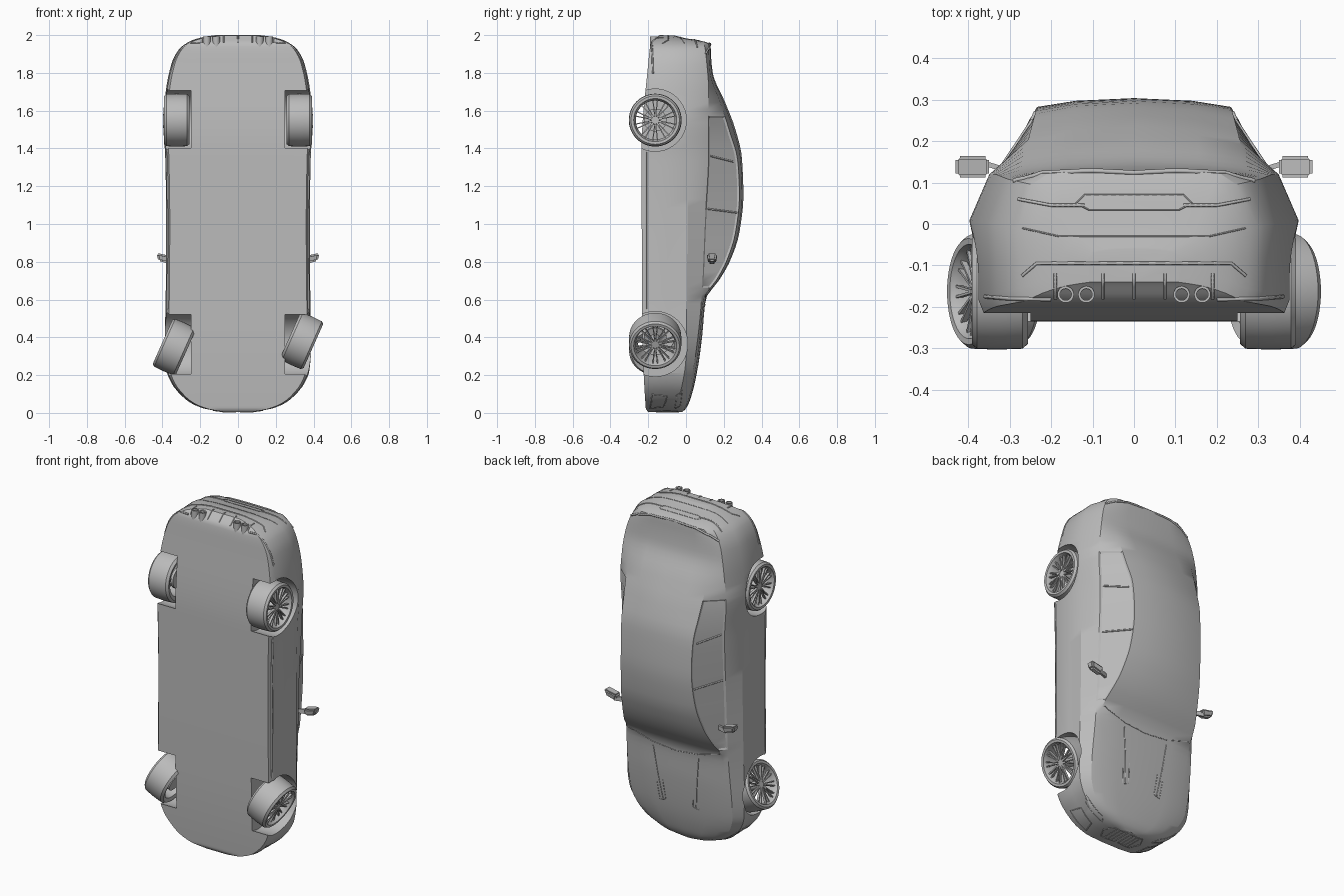
import bpy, bmesh, math
from mathutils import Matrix, Vector
from mathutils.bvhtree import BVHTree

if "Cube" in bpy.data.objects:
    bpy.data.objects.remove(bpy.data.objects["Cube"])

GREY = (0.5, 0.5, 0.5, 1)
mat = bpy.data.materials.new("plain grey")
mat.use_nodes = True
mat.diffuse_color = GREY
mat.node_tree.nodes["Principled BSDF"].inputs["Base Color"].default_value = GREY


def shade(obj, angle):
    bpy.ops.object.select_all(action='DESELECT')
    obj.select_set(True)
    bpy.context.view_layer.objects.active = obj
    bpy.ops.object.shade_smooth_by_angle(angle=math.radians(angle))


def finish(name, bm, matrix=Matrix(), angle=35):
    bmesh.ops.transform(bm, matrix=matrix, verts=bm.verts)
    bmesh.ops.recalc_face_normals(bm, faces=bm.faces)
    mesh = bpy.data.meshes.new(name)
    bm.to_mesh(mesh)
    bm.free()
    mesh.materials.append(mat)
    obj = bpy.data.objects.new(name, mesh)
    bpy.context.collection.objects.link(obj)
    shade(obj, angle)
    return obj


def lathe(name, profile, matrix, n=40):
    """Closed profile of (radius, offset) turned around local x."""
    bm = bmesh.new()
    rings = []
    for i in range(n):
        a = math.tau * i / n
        rings.append([bm.verts.new((o, r * math.cos(a), r * math.sin(a))) for r, o in profile])
    m = len(profile)
    for i in range(n):
        p, q = rings[i], rings[(i + 1) % n]
        for k in range(m):
            bm.faces.new((p[k], p[(k + 1) % m], q[(k + 1) % m], q[k]))
    return finish(name, bm, matrix)


def curve(pts):
    """Smooth, non-overshooting curve through (z, value) points."""
    n = len(pts) - 1
    d = [(pts[i + 1][1] - pts[i][1]) / (pts[i + 1][0] - pts[i][0]) for i in range(n)]
    m = [d[0]] + [2 * a * b / (a + b) if a * b > 0 else 0 for a, b in zip(d, d[1:])] + [d[-1]]

    def value(z):
        i = max(k for k in range(n) if k == 0 or pts[k][0] <= z)
        h = pts[i + 1][0] - pts[i][0]
        t = (z - pts[i][0]) / h
        a, b = pts[i][1], pts[i + 1][1]
        s = t * t * (3 - 2 * t)
        return a + (b - a) * s + h * t * (1 - t) * (m[i] * (1 - t) - m[i + 1] * t)
    return value


# Body outline curves along the length (nose at the bottom, tail at the top)
width = curve([(0, .07), (.015, .16), (.05, .25), (.1, .31), (.15, .35), (.22, .378), (.36, .388),
               (.6, .383), (1, .38), (1.35, .385), (1.55, .397), (1.7, .383), (1.85, .352),
               (1.93, .31), (1.97, .25), (1.99, .18), (2, .11)])
top = curve([(0, -.02), (.02, 0), (.06, .02), (.2, .056), (.4, .085), (.6, .105), (.7, .175),
             (.8, .232), (.95, .282), (1.15, .304), (1.35, .296), (1.5, .262), (1.65, .205),
             (1.8, .142), (1.9, .132), (1.955, .13), (1.97, .09), (1.985, 0), (2, -.06)])
belly = curve([(0, -.2), (.02, -.213), (.5, -.232), (1.4, -.235), (1.85, -.2), (1.95, -.188), (2, -.14)])
belt = curve([(0, -.04), (.1, .008), (.3, .05), (.6, .082), (1, .1), (1.4, .12), (1.7, .12),
              (1.9, .105), (1.955, .095), (1.97, .06), (1.985, -.02), (2, -.07)])
shoulder = curve([(0, -.07), (.1, -.03), (.3, 0), (1.55, .01), (1.9, 0), (1.97, -.02), (2, -.09)])
roof_ratio = curve([(0, .7), (.4, .74), (.62, .81), (.8, .71), (1, .635), (1.2, .61), (1.5, .63),
                    (1.75, .69), (2, .75)])
roof_drop = curve([(0, .008), (.6, .012), (.9, .02), (1.3, .022), (1.5, .034), (1.8, .014), (2, .006)])


def section(z):
    w, t, b, s, r = width(z), top(z), belly(z), shoulder(z), roof_ratio(z) * width(z)
    low = b + .03
    half = [(0, b), (w * .6, b), (w * .95, b), (w * .985, low), (w * .985, (low + s) / 2), (w, s),
            (w * .88, belt(z)), (r, t - roof_drop(z)), (r * .6, t - roof_drop(z) * .3), (0, t)]
    return half + [(-x, y) for x, y in half[-2:0:-1]]


# Body shell with recessed side windows
bm = bmesh.new()
STATIONS = 72
rings = []
for i in range(STATIONS + 1):
    z = 1 - math.cos(math.pi * i / STATIONS)
    rings.append([bm.verts.new((x, y, .004 + z * .997)) for x, y in section(z)])
windows = {1: [], -1: []}
n = len(rings[0])
for p, q in zip(rings, rings[1:]):
    for k in range(n):
        j = (k + 1) % n
        f = bm.faces.new((p[k], p[j], q[j], q[k]))
        if k in (6, 11) and .66 < f.calc_center_median().z < 1.56:
            windows[1 if k == 6 else -1].append(f)
bm.faces.new(rings[0])
bm.faces.new(rings[-1])
bmesh.ops.recalc_face_normals(bm, faces=bm.faces)
for faces in windows.values():
    bmesh.ops.inset_region(bm, faces=faces, thickness=.01, depth=-.006, use_even_offset=True)
body = finish("body", bm, angle=28)

# Wheel arches
AXLE_Y, FRONT_Z, REAR_Z = -.163, .365, 1.55
for z, radius in ((FRONT_Z, .172), (REAR_Z, .165)):
    for side in (1, -1):
        bm = bmesh.new()
        bmesh.ops.create_cone(bm, cap_ends=True, segments=40, radius1=radius, radius2=radius, depth=.3)
        cutter = finish("arch_cutter", bm, Matrix.Translation((side * .4, AXLE_Y, z))
                        @ Matrix.Rotation(math.pi / 2, 4, 'Y'))
        cutter.hide_render = True
        mod = body.modifiers.new("arch", 'BOOLEAN')
        mod.operation, mod.solver, mod.object = 'DIFFERENCE', 'EXACT', cutter
        bpy.context.view_layer.objects.active = body
        bpy.ops.object.modifier_apply(modifier=mod.name)
        bpy.data.objects.remove(cutter)
shade(body, 28)
tree = BVHTree.FromPolygons([v.co for v in body.data.vertices], [p.vertices for p in body.data.polygons])


def trim(name, axis, sign, pts, r=.003, steps=6):
    """Raised line laid on the body, seen along an axis, on both sides."""
    path = []
    for a, b in zip(pts, pts[1:]):
        for i in range(steps + 1):
            co = [u + (v - u) * i / steps for u, v in zip(a, b)]
            co.insert(axis, 3 * sign)
            ray = Vector((0, 0, 0))
            ray[axis] = -sign
            hit = tree.ray_cast(Vector(co), ray)[0]
            if hit and (not path or (hit - path[-1]).length > .001):
                path.append(hit)
    if len(path) < 2:
        return
    for side, label in ((1, "left_"), (-1, "right_")):
        data = bpy.data.curves.new(label + name, 'CURVE')
        data.dimensions, data.bevel_depth, data.bevel_resolution = '3D', r, 1
        data.use_fill_caps = True
        spline = data.splines.new('POLY')
        spline.points.add(len(path) - 1)
        for pt, co in zip(spline.points, path):
            pt.co = (co.x * side, co.y, co.z, 1)
        obj = bpy.data.objects.new(label + name, data)
        bpy.context.collection.objects.link(obj)
        data.materials.append(mat)
        bpy.ops.object.select_all(action='DESELECT')
        obj.select_set(True)
        bpy.context.view_layer.objects.active = obj
        bpy.ops.object.convert(target='MESH')


# Window pillars and sills
trim("centre_pillar", 0, 1, [(.115, 1.08), (.27, 1.06)], .005)
trim("rear_pillar", 0, 1, [(.13, 1.36), (.25, 1.33)], .005)
trim("side_sill", 0, 1, [(-.212, .55), (-.212, 1.38)], .006)
# Bonnet creases and vents
trim("bonnet_crease", 1, 1, [(.15, .56), (.11, .24)])
trim("bonnet_vent", 1, 1, [(.1, .36), (.09, .24), (.13, .23), (.14, .34)], .002)
trim("cowl_line", 1, 1, [(0, .57), (.15, .585), (.3, .63)], .002)
# Nose: grille, lamps and side intakes
trim("grille_frame", 2, -1, [(.012, -.04), (.012, -.15), (.1, -.16), (.13, -.1), (.1, -.045), (.012, -.04)])
for x in (.035, .058, .081):
    trim("grille_bar", 2, -1, [(x, -.05), (x, -.15)], .002)
trim("intake_frame", 2, -1, [(.18, -.19), (.3, -.18), (.29, -.1), (.2, -.12), (.18, -.19)])
trim("headlamp_frame", 2, -1, [(.17, -.06), (.3, -.05), (.32, -.02), (.2, -.03), (.17, -.06)], .002)
# Tail: spoiler lip, lamps, plate recess, bumper crease and diffuser
trim("spoiler_lip", 1, 1, [(0, 1.955), (.15, 1.95), (.24, 1.925), (.29, 1.9)], .006)
trim("tail_lamp_line", 2, 1, [(.12, .045), (.2, .045), (.28, .06)], .004)
trim("plate_recess", 2, 1, [(0, .07), (.12, .07), (.14, .05), (.11, .035), (0, .035)], .002)
trim("tail_crease", 2, 1, [(0, -.03), (.18, -.03), (.27, -.01)], .002)
trim("bumper_crease", 2, 1, [(0, -.095), (.235, -.095), (.27, -.125)], .004)
trim("bumper_edge", 2, 1, [(.2, -.182), (.3, -.18), (.36, -.175)], .005)
for x in (0, .075, .19):
    trim("diffuser_fin", 2, 1, [(x, -.12), (x, -.18)], .004)

# Exhaust pipes
for x in (.115, .165):
    for side in (1, -1):
        lathe("exhaust_pipe", [(.014, -.06), (.02, -.06), (.02, .01), (.014, .01)],
              Matrix.Translation((side * x, -.17, 1.982)) @ Matrix.Rotation(-math.pi / 2, 4, 'Y'), 20)


# Wheels, with the front pair steered
def wheel(label, side, x, z, steer):
    place = Matrix.Translation((x, AXLE_Y, z)) @ Matrix.Rotation(steer, 4, 'Y')
    if side < 0:
        place = place @ Matrix.Rotation(math.pi, 4, 'Z')
    lathe(label + "_tyre", [(.103, -.06), (.126, -.068), (.138, -.055), (.14, 0), (.138, .055),
                            (.128, .067), (.114, .066), (.11, .055), (.103, .04)], place, 48)
    lathe(label + "_brake_disc", [(.02, -.05), (.06, -.05), (.06, -.035), (.02, -.035)], place, 32)
    bm = bmesh.new()
    bmesh.ops.create_cone(bm, cap_ends=True, segments=24, radius1=.025, radius2=.02, depth=.1,
                          matrix=Matrix.Rotation(math.pi / 2, 4, 'Y'))
    for i in range(10):
        turn = Matrix.Rotation(math.tau * i / 10, 4, 'X')
        for lean in (-1, 1):
            bmesh.ops.create_cube(bm, size=1, matrix=turn @ Matrix.Translation((.045, lean * .007, .063))
                                  @ Matrix.Rotation(-lean * .12, 4, 'X') @ Matrix.Diagonal((.014, .006, .09, 1)))
    finish(label + "_spokes", bm, place)


for side, label in ((1, "left"), (-1, "right")):
    wheel("front_" + label + "_wheel", side, side * .338, .365 + side * .016, math.radians(24))
    wheel("rear_" + label + "_wheel", side, side * .324, REAR_Z, 0)

    # Door mirrors
    bm = bmesh.new()
    bmesh.ops.create_cube(bm, size=1, matrix=Matrix.Diagonal((.085, .055, .042, 1)))
    for v in bm.verts:
        if v.co.z < 0:
            v.co.x, v.co.y = v.co.x * .75, v.co.y * .7
        if v.co.x > 0:
            v.co.z += .018
    bmesh.ops.bevel(bm, geom=bm.edges[:], offset=.009, segments=2, affect='EDGES')
    bmesh.ops.create_cube(bm, size=1, matrix=Matrix.Translation((-.05, .002, -.005))
                          @ Matrix.Rotation(.3, 4, 'Z') @ Matrix.Diagonal((.06, .012, .025, 1)))
    finish(label + "_mirror", bm, Matrix.Diagonal((side, 1, 1, 1)) @ Matrix.Translation((.39, .138, .808)))
